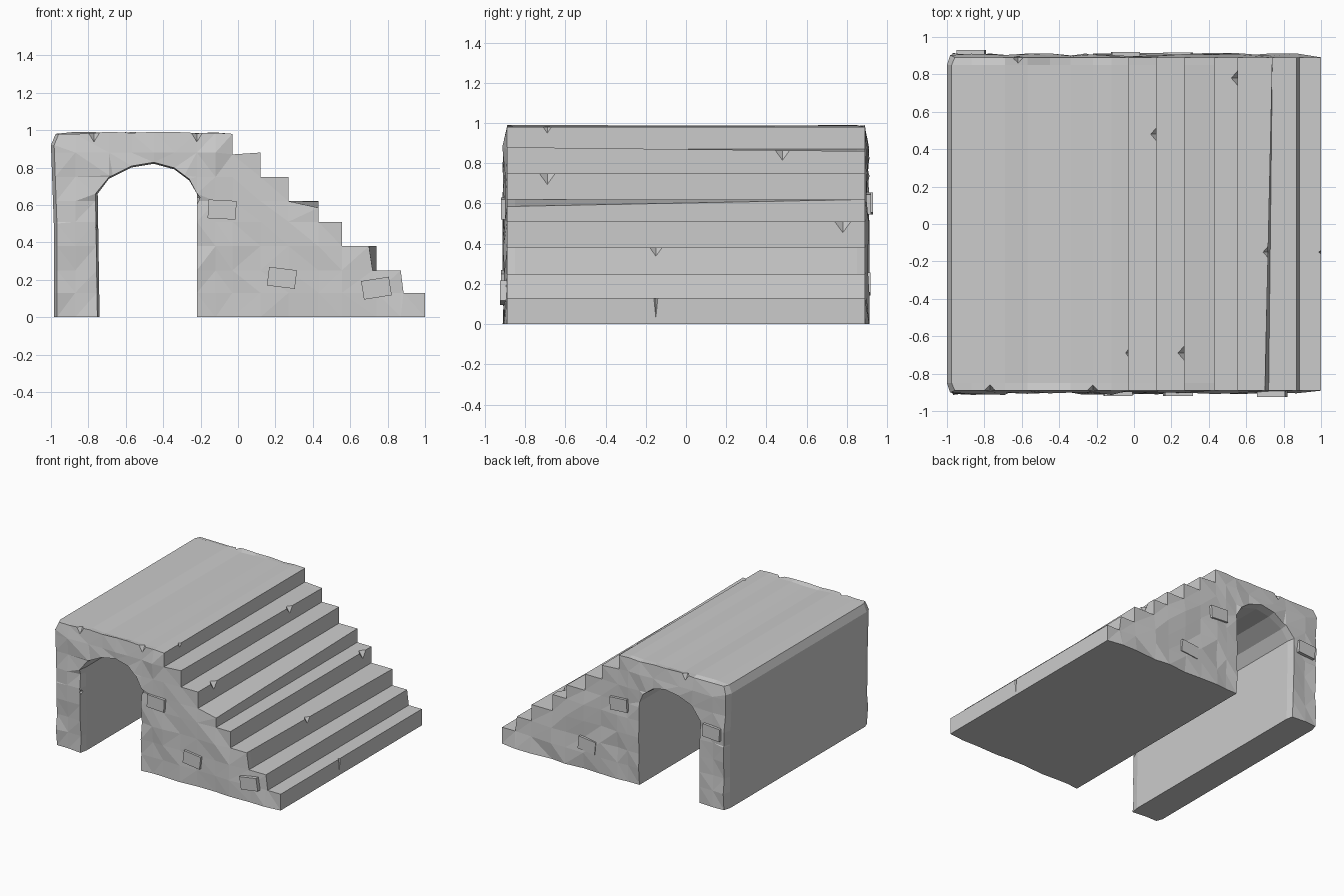
import bpy, bmesh, math, random
from mathutils import Matrix, Vector

random.seed(4)
if "Cube" in bpy.data.objects:
    bpy.data.objects.remove(bpy.data.objects["Cube"])

stone = bpy.data.materials.new("light_grey_stone")
stone.use_nodes = True
GREY = (0.6, 0.6, 0.6, 1)
stone.diffuse_color = GREY
stone.node_tree.nodes["Principled BSDF"].inputs["Base Color"].default_value = GREY


def make_object(name, bm):
    mesh = bpy.data.meshes.new(name)
    bm.to_mesh(mesh)
    bm.free()
    mesh.materials.append(stone)
    obj = bpy.data.objects.new(name, mesh)
    bpy.context.collection.objects.link(obj)
    return obj


def clamp(v):
    return max(0.0, min(1.0, v))


HALF = 0.89
INNER = 0.85

# Side profile: steps, then arch, then left wall
steps = [(-0.03, 0.98), (-0.03, 0.87), (0.12, 0.88), (0.12, 0.75), (0.27, 0.75),
         (0.27, 0.62), (0.43, 0.62), (0.43, 0.51), (0.555, 0.51), (0.555, 0.38),
         (0.74, 0.38), (0.74, 0.25), (0.87, 0.25), (0.885, 0.13), (1.0, 0.13), (1.0, 0)]
arch = [(-0.22, 0), (-0.22, 0.66), (-0.26, 0.73), (-0.34, 0.79), (-0.45, 0.82),
        (-0.57, 0.8), (-0.69, 0.74), (-0.75, 0.66), (-0.74, 0)]
wall = [(-0.985, 0), (-0.985, 0.5), (-1.0, 0.92), (-0.975, 0.98)]

bm = bmesh.new()
bm.faces.new([bm.verts.new((x, -HALF, z)) for x, z in steps + arch + wall])


def cut(point, normal):
    bmesh.ops.bisect_plane(bm, geom=bm.verts[:] + bm.edges[:] + bm.faces[:],
                           plane_co=point, plane_no=normal, dist=0.0005)


# Grid of masonry cells on the end faces
for x in (-0.87, -0.69, -0.57, -0.45, -0.34, -0.22, -0.12, -0.03, 0.12, 0.27, 0.43, 0.555, 0.74, 0.87):
    cut((x, 0, 0), (1, 0, 0))
for z in (0.13, 0.25, 0.38, 0.51, 0.62, 0.75, 0.88):
    cut((0, 0, z), (0, 0, 1))

extruded = bmesh.ops.extrude_face_region(bm, geom=bm.faces[:])["geom"]
bmesh.ops.translate(bm, verts=[g for g in extruded if isinstance(g, bmesh.types.BMVert)],
                    vec=(0, 2 * HALF, 0))
for y in (-INNER, INNER):
    cut((0, y, 0), (0, 1, 0))

# Worn ends, softened corners and uneven treads
for v in bm.verts:
    x, y, z = v.co
    t = (HALF - y) / (2 * HALF)
    if abs(x - 0.43) < 0.002 and abs(z - 0.62) < 0.002:
        v.co.z -= 0.035 * t
    if abs(x - 0.74) < 0.002 and 0.24 < z < 0.39:
        v.co.x -= (0.04 if z > 0.3 else 0.02) * t
    if abs(x - 0.12) < 0.002 and abs(z - 0.88) < 0.002:
        v.co.z -= 0.02 * (1 - t)
    if z > 0.97 and -0.95 < x < -0.1:
        v.co.z += random.uniform(-0.004, 0.012)
    if abs(y) > HALF - 0.01:
        if x < -0.03:
            bump = clamp((0.98 - z) / 0.1)
        else:
            bump = clamp((0.83 - 0.825 * x - z) / 0.12)
        v.co.y += math.copysign(0.024 * bump * random.uniform(0.3, 1), y)
        if x < -0.97:
            v.co.x += 0.017
        elif -0.76 < x < -0.73 and z < 0.7:
            v.co.x -= 0.012
        elif -0.7 < x < -0.25 and 0.7 < z < 0.83:
            v.co.z += 0.008
bmesh.ops.triangulate(bm, faces=[f for f in bm.faces if abs(f.normal.y) > 0.5])
bmesh.ops.recalc_face_normals(bm, faces=bm.faces)
body = make_object("stair_arch_body", bm)

# Small chips broken out of the edges: centre and half sizes
step_chip = (0.035, 0.04, 0.055)
end_chip = (0.03, 0.03, 0.055)
chips = [((0.12, 0.48, 0.87), step_chip), ((0.27, -0.69, 0.75), step_chip),
         ((0.555, 0.78, 0.51), step_chip), ((0.725, -0.15, 0.38), step_chip),
         ((-0.03, -0.69, 0.98), (0.015, 0.02, 0.03)), ((1.0, -0.15, 0.13), (0.012, 0.01, 0.1)),
         ((-0.77, -HALF, 0.985), end_chip), ((-0.22, -HALF, 0.985), end_chip),
         ((-0.62, HALF, 0.985), end_chip), ((-0.75, -0.9, 0.48), (0.02, 0.025, 0.03)),
         ((-0.22, -0.9, 0.64), (0.02, 0.03, 0.04))]
cb = bmesh.new()
for centre, size in chips:
    m = Matrix.Translation(centre) @ Matrix.Diagonal((*size, 1))
    top = cb.verts.new(m @ Vector((0, 0, 1)))
    low = cb.verts.new(m @ Vector((0, 0, -1)))
    ring = [cb.verts.new(m @ Vector(p)) for p in ((1, 0, 0), (0, 1, 0), (-1, 0, 0), (0, -1, 0))]
    for i in range(4):
        a, b = ring[i], ring[(i + 1) % 4]
        cb.faces.new((a, b, top))
        cb.faces.new((b, a, low))
cutter = make_object("chip_cutter", cb)
cutter.hide_render = True
mod = body.modifiers.new("chips", "BOOLEAN")
mod.operation = "DIFFERENCE"
mod.solver = "EXACT"
mod.object = cutter
bpy.context.view_layer.objects.active = body
bpy.ops.object.modifier_apply(modifier=mod.name)
bpy.data.objects.remove(cutter)

# Raised bricks on both ends: x, z, tilt in degrees, side, outer face
bricks = [(-0.085, 0.575, -3, -1, 0.92), (0.235, 0.21, -7, -1, 0.92), (0.74, 0.155, 9, -1, 0.925),
          (-0.87, 0.6, 4, 1, 0.93), (-0.045, 0.6, -4, 1, 0.92), (0.235, 0.2, 6, 1, 0.918)]
for i, (x, z, tilt, side, outer) in enumerate(bricks):
    b = bmesh.new()
    bmesh.ops.create_cube(b, size=1, matrix=Matrix.Diagonal((0.15, 0.05, 0.1, 1)))
    brick = make_object(f"raised_brick_{i + 1}", b)
    brick.location = (x, side * (outer - 0.025), z)
    brick.rotation_euler.y = math.radians(-tilt)
